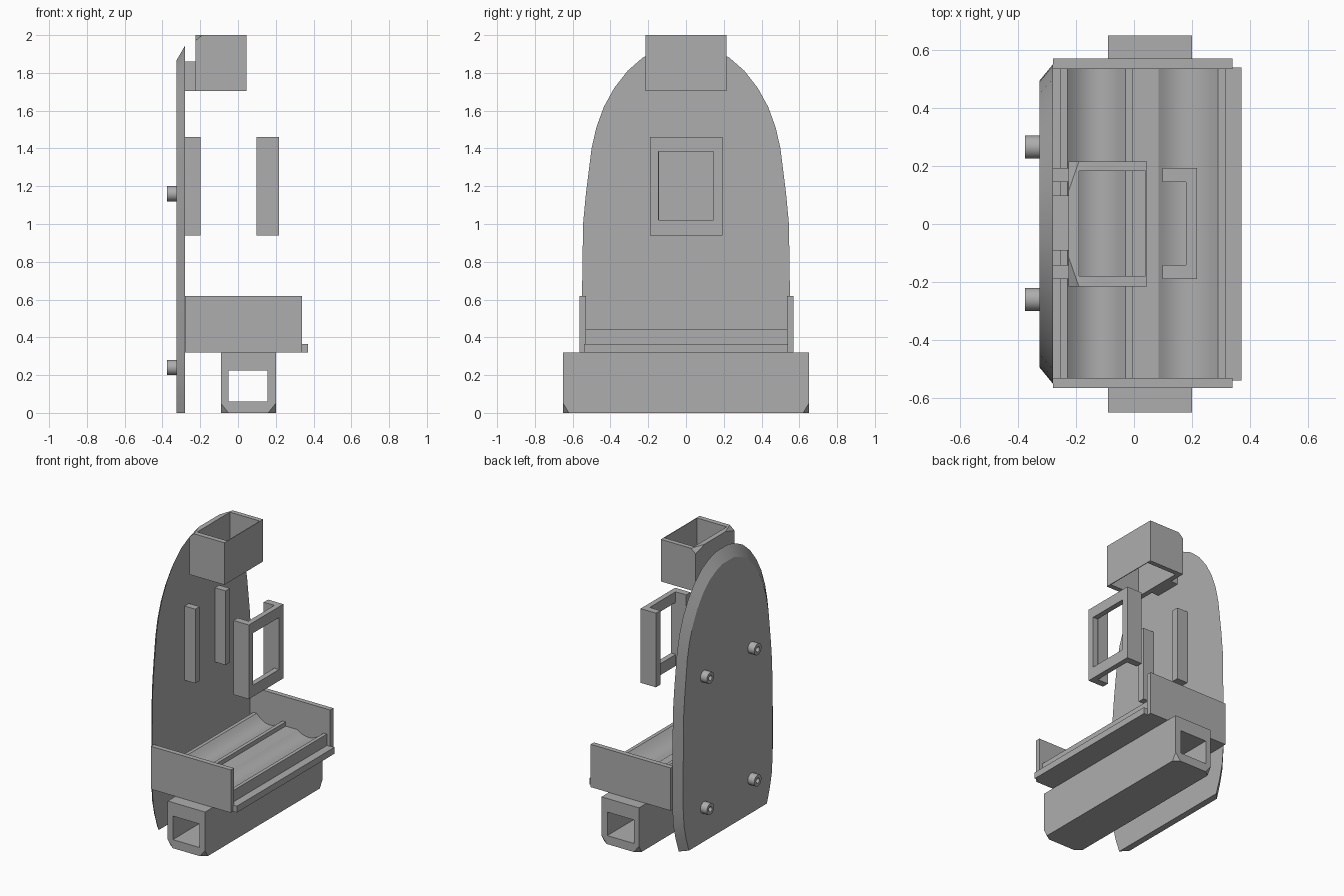
import bpy, bmesh, math
from mathutils import Vector

if "Cube" in bpy.data.objects:
    bpy.data.objects.remove(bpy.data.objects["Cube"])

grey = bpy.data.materials.new("plain_grey")
grey.use_nodes = True
grey.diffuse_color = (0.42, 0.42, 0.42, 1)
grey.node_tree.nodes["Principled BSDF"].inputs["Base Color"].default_value = grey.diffuse_color


def finish(bm, name, smooth=False):
    bmesh.ops.recalc_face_normals(bm, faces=bm.faces)
    mesh = bpy.data.meshes.new(name)
    bm.to_mesh(mesh)
    bm.free()
    mesh.materials.append(grey)
    ob = bpy.data.objects.new(name, mesh)
    bpy.context.collection.objects.link(ob)
    if smooth:
        bpy.ops.object.select_all(action='DESELECT')
        ob.select_set(True)
        bpy.context.view_layer.objects.active = ob
        bpy.ops.object.shade_smooth_by_angle(angle=math.radians(30))
    return ob


def loft(bm, loops, caps=True, closed=False):
    """Skin a list of equal-length vertex loops."""
    rings = [[bm.verts.new(p) for p in loop] for loop in loops]
    n = len(rings[0])
    pairs = list(zip(rings, rings[1:])) + ([(rings[-1], rings[0])] if closed else [])
    for a, b in pairs:
        for i in range(n):
            j = (i + 1) % n
            bm.faces.new((a[i], a[j], b[j], b[i]))
    if caps:
        bm.faces.new(rings[0])
        bm.faces.new(rings[-1])


def box(name, x, y, z):
    bm = bmesh.new()
    loft(bm, [[(a, y[0], z[0]), (a, y[1], z[0]), (a, y[1], z[1]), (a, y[0], z[1])] for a in x])
    return finish(bm, name)


def tube(bm, axis, span, outer, inner):
    """Rectangular tube along an axis; outer and inner are (u0, u1, v0, v1)."""
    def ring(r, w):
        out = []
        for u, v in ((r[0], r[2]), (r[1], r[2]), (r[1], r[3]), (r[0], r[3])):
            p = [u, v]
            p.insert(axis, w)
            out.append(p)
        return out
    loft(bm, [ring(outer, span[0]), ring(outer, span[1]), ring(inner, span[1]), ring(inner, span[0])],
         caps=False, closed=True)


def cut_corner(bm, corner, size):
    """Slice one corner off; size is the signed reach along each axis."""
    c = Vector(corner)
    normal = Vector([-1 / s for s in size])
    res = bmesh.ops.bisect_plane(bm, geom=bm.verts[:] + bm.edges[:] + bm.faces[:],
                                 plane_co=c + Vector((size[0], 0, 0)),
                                 plane_no=normal.normalized(), clear_outer=True)
    edges = [e for e in res["geom_cut"] if isinstance(e, bmesh.types.BMEdge)]
    bmesh.ops.holes_fill(bm, edges=edges, sides=0)


# Arched back plate, bevelled towards its rear face
half = [(0.48, 0), (0.515, 0.1), (0.54, 0.2), (0.55, 0.32), (0.55, 0.65), (0.545, 1.0), (0.53, 1.16),
        (0.50, 1.4), (0.475, 1.51), (0.435, 1.62), (0.38, 1.72), (0.31, 1.81), (0.23, 1.88),
        (0.15, 1.92), (0.07, 1.945)]
outline = half + [(-y, z) for y, z in reversed(half)]
bm = bmesh.new()
loft(bm, [[(-0.28, y, z) for y, z in outline],
          [(-0.325, y * 0.9, z * 0.96) for y, z in outline]])
finish(bm, "back_plate", True)

# Hollow mounting pegs on the rear
for side, y in (("left", 0.265), ("right", -0.26)):
    for level, z in (("lower", 0.24), ("upper", 1.16)):
        loops = [[(x, y + r * math.cos(i * math.tau / 24), z + r * math.sin(i * math.tau / 24))
                  for i in range(24)]
                 for x, r in ((-0.32, 0.04), (-0.375, 0.04), (-0.375, 0.018), (-0.345, 0.018))]
        bm = bmesh.new()
        loft(bm, loops)
        finish(bm, f"{level}_peg_{side}", True)


# Tray with two shallow rounded troughs
def trough(x0, z0, x1, z1, depth):
    pts = []
    for i in range(13):
        t = i / 12
        pts.append((x0 + (x1 - x0) * t, z0 + (z1 - z0) * t - depth * 4 * t * (1 - t)))
    return pts


section = [(-0.28, 0.32), (-0.28, 0.42), (-0.255, 0.42), (-0.255, 0.445)]
section += trough(-0.23, 0.445, -0.03, 0.445, 0.055)
section += [(-0.005, 0.445), (-0.005, 0.415)]
section += trough(0.085, 0.415, 0.29, 0.445, 0.045)
section += [(0.315, 0.445), (0.315, 0.32)]
bm = bmesh.new()
loft(bm, [[(x, y, z) for x, z in section] for y in (-0.535, 0.535)])
finish(bm, "trough_tray", True)
box("tray_lip", (0.31, 0.37), (-0.54, 0.54), (0.32, 0.365))

# Side panels of the tray
for side, y in (("left", (0.535, 0.57)), ("right", (-0.565, -0.53))):
    box("side_panel_" + side, (-0.28, 0.34), y, (0.32, 0.62))

# Hollow beam below the tray, its lower corners sliced off
bm = bmesh.new()
tube(bm, 1, (-0.65, 0.65), (-0.09, 0.2, 0, 0.32), (-0.05, 0.155, 0.06, 0.225))
for x, sx in ((-0.09, 1), (0.2, -1)):
    for sy in (-1, 1):
        cut_corner(bm, (x, sy * 0.65, 0), (sx * 0.04, -sy * 0.03, 0.05))
finish(bm, "hollow_beam")

# Open square holder at the top and its bracket
bm = bmesh.new()
tube(bm, 2, (1.705, 2.0), (-0.225, 0.045, -0.215, 0.215), (-0.19, 0.04, -0.18, 0.182))
for sy in (-1, 1):
    cut_corner(bm, (-0.225, sy * 0.215, 2.0), (0.035, -sy * 0.1, -0.03))
finish(bm, "top_holder")
box("top_bracket", (-0.28, -0.22), (-0.092, 0.098), (1.705, 1.86))

# Upright rails on the plate and the floating window frame with side flanges
for side, y in (("left", (0.145, 0.193)), ("right", (-0.19, -0.142))):
    box("rail_" + side, (-0.28, -0.198), y, (0.94, 1.46))
    box("frame_flange_" + side, (0.098, 0.18), y, (0.94, 1.46))
bm = bmesh.new()
tube(bm, 0, (0.18, 0.217), (-0.19, 0.193, 0.94, 1.46), (-0.145, 0.145, 1.02, 1.385))
finish(bm, "window_frame")
